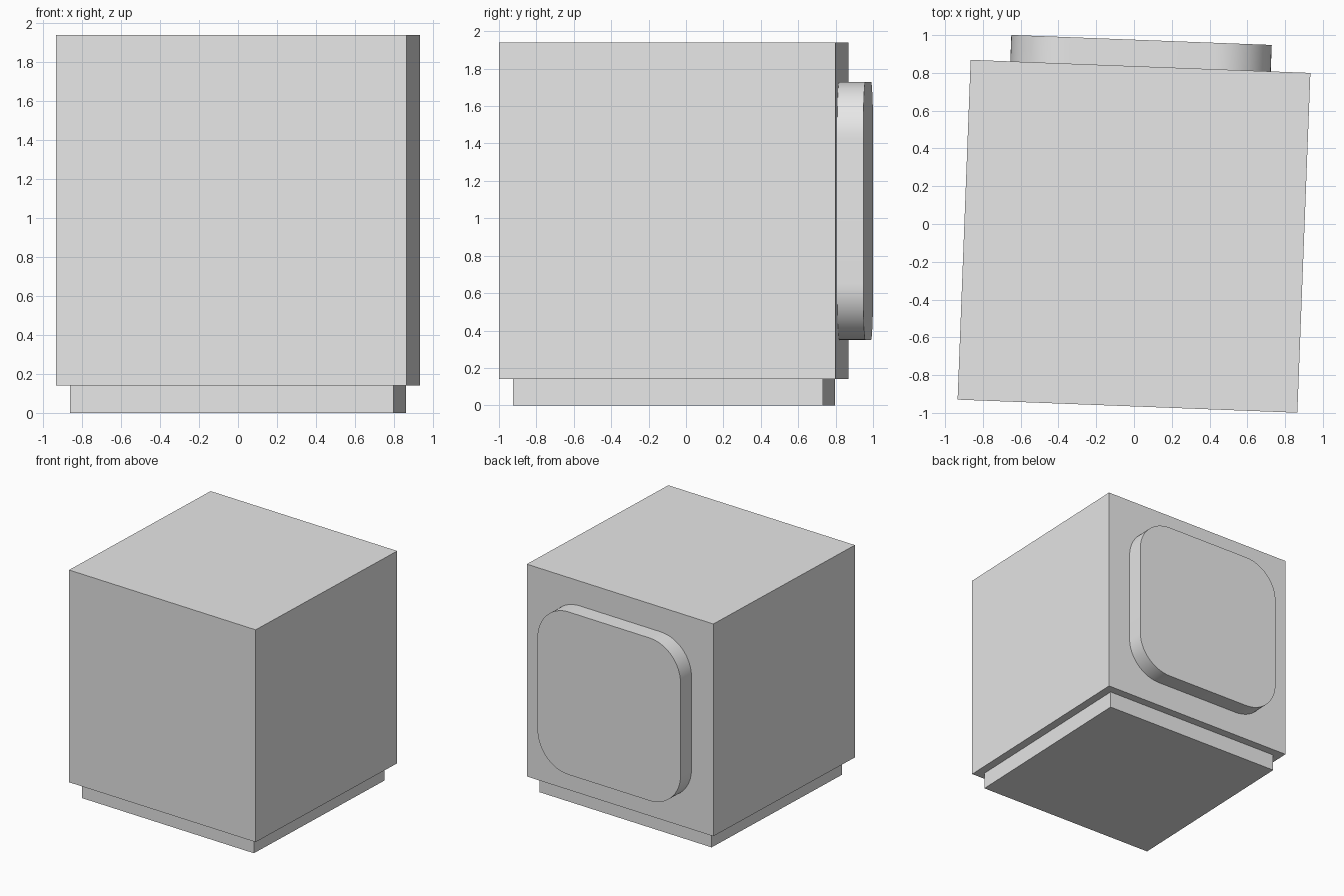
import bpy, bmesh
from math import radians
from mathutils import Matrix

default_cube = bpy.data.objects.get("Cube")
if default_cube:
    bpy.data.objects.remove(default_cube, do_unlink=True)

grey = bpy.data.materials.new("light_grey")
grey.use_nodes = True
grey.diffuse_color = (0.8, 0.8, 0.8, 1)
grey.node_tree.nodes["Principled BSDF"].inputs["Base Color"].default_value = grey.diffuse_color

# The whole block stands slightly turned about its vertical axis
PLACE = Matrix.Translation((0, -0.065, 0)) @ Matrix.Rotation(radians(-2.2), 4, "Z")


def block(name, size, centre, corner_radius=0):
    """Box in the turned frame; optional rounding of the edges along its depth."""
    bm = bmesh.new()
    bmesh.ops.create_cube(bm, size=1, matrix=Matrix.Diagonal((*size, 1)))
    if corner_radius:
        depth_edges = [e for e in bm.edges
                       if abs(e.verts[0].co.y - e.verts[1].co.y) > size[1] / 2]
        bmesh.ops.bevel(bm, geom=depth_edges, offset=corner_radius,
                        segments=16, profile=0.5, affect="EDGES")
    mesh = bpy.data.meshes.new(name)
    bm.to_mesh(mesh)
    bm.free()
    mesh.materials.append(grey)
    obj = bpy.data.objects.new(name, mesh)
    bpy.context.collection.objects.link(obj)
    obj.matrix_world = PLACE @ Matrix.Translation(centre)
    return obj


# Main cube and the recessed plinth below it
block("body", (1.8, 1.8, 1.8), (0, 0, 1.04))
block("plinth", (1.66, 1.66, 0.14), (0, 0, 0.07))

# Rounded square panel on the back
panel = block("back_panel", (1.38, 0.14, 1.38), (0, 0.97, 1.04), 0.3)
bpy.ops.object.select_all(action="DESELECT")
panel.select_set(True)
bpy.context.view_layer.objects.active = panel
bpy.ops.object.shade_smooth_by_angle(angle=radians(30))
